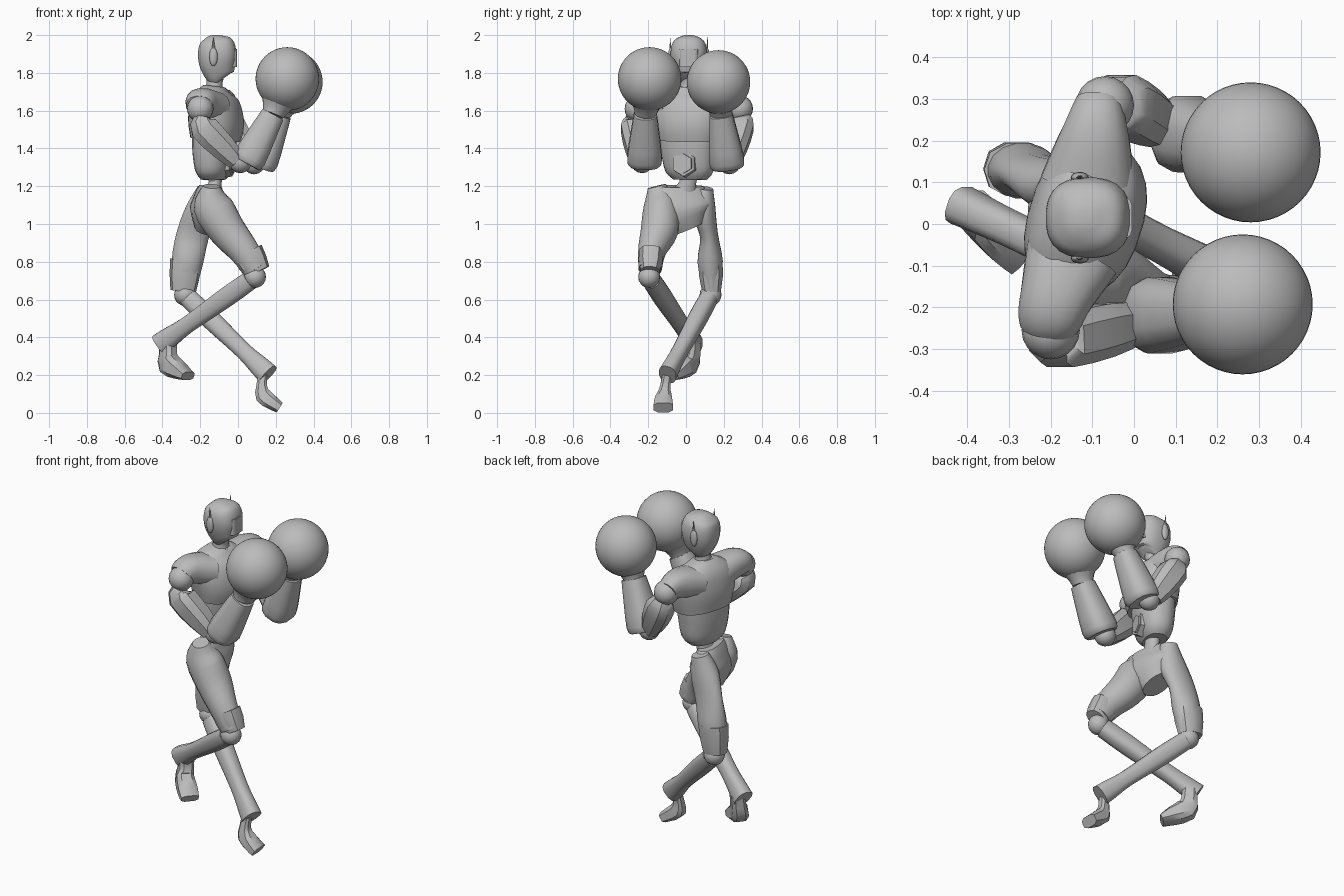
import bpy, bmesh, math
from mathutils import Vector, Matrix

cube = bpy.data.objects.get("Cube")
if cube:
    bpy.data.objects.remove(cube, do_unlink=True)

grey = bpy.data.materials.new("plain_grey")
grey.use_nodes = True
colour = (0.5, 0.5, 0.5, 1)
grey.diffuse_color = colour
grey.node_tree.nodes["Principled BSDF"].inputs["Base Color"].default_value = colour


def finish(name, bm, angle=40):
    """Turn a bmesh into a shaded object."""
    bmesh.ops.recalc_face_normals(bm, faces=bm.faces)
    mesh = bpy.data.meshes.new(name)
    bm.to_mesh(mesh)
    bm.free()
    mesh.materials.append(grey)
    obj = bpy.data.objects.new(name, mesh)
    bpy.context.collection.objects.link(obj)
    bpy.ops.object.select_all(action="DESELECT")
    obj.select_set(True)
    bpy.context.view_layer.objects.active = obj
    bpy.ops.object.shade_smooth_by_angle(angle=math.radians(angle))
    return obj


def smooth_rings(rings, steps):
    """Catmull-Rom interpolation between the given sections."""
    pts = [Vector(r) for r in rings]
    ext = [pts[0]] + pts + [pts[-1]]
    out = []
    for a, b, c, d in zip(ext, ext[1:], ext[2:], ext[3:]):
        for k in range(steps):
            t = k / steps
            out.append(b + ((c - a) * t + (a * 2 - b * 5 + c * 4 - d) * t ** 2
                            + (b * 3 - a - c * 3 + d) * t ** 3) / 2)
    return out + [pts[-1]]


def loft(name, rings, side=(0, 1, 0), sides=16, power=1.0, steps=3):
    """Sections are x, y, z, radius along the side axis, radius across it."""
    rings = smooth_rings(rings, steps)
    centres = [Vector(r[:3]) for r in rings]
    bm = bmesh.new()
    loops = []
    for i, ring in enumerate(rings):
        tangent = centres[min(i + 1, len(rings) - 1)] - centres[max(i - 1, 0)]
        tangent.normalize()
        u = Vector(side)
        u = (u - tangent * u.dot(tangent)).normalized()
        v = tangent.cross(u)
        loop = []
        for k in range(sides):
            a = math.tau * (k + 0.5) / sides
            c, s = math.cos(a), math.sin(a)
            c = math.copysign(abs(c) ** power, c)
            s = math.copysign(abs(s) ** power, s)
            loop.append(bm.verts.new(centres[i] + u * c * ring[3] + v * s * ring[4]))
        loops.append(loop)
    for low, high in zip(loops, loops[1:]):
        for k in range(sides):
            j = (k + 1) % sides
            bm.faces.new((low[k], low[j], high[j], high[k]))
    bm.faces.new(loops[0])
    bm.faces.new(loops[-1])
    return finish(name, bm)


def ball(name, centre, size, segments=32):
    bm = bmesh.new()
    size = size if isinstance(size, tuple) else (size,) * 3
    bmesh.ops.create_uvsphere(bm, u_segments=segments, v_segments=segments // 2, radius=1,
                              matrix=Matrix.Translation(centre) @ Matrix.Diagonal((*size, 1)))
    return finish(name, bm)


# Torso, turned so that its right shoulder is drawn back
shoulder_axis = (0.3, 0.95, 0)
loft("chest", [(-.12, .015, 1.445, .168, .125), (-.115, .015, 1.52, .185, .137),
               (-.122, .015, 1.6, .195, .13), (-.13, .015, 1.67, .17, .105),
               (-.125, .015, 1.73, .06, .055)], shoulder_axis, 24, 0.85)
loft("abdomen", [(-.13, .02, 1.235, .09, .06), (-.13, .02, 1.28, .13, .088),
                 (-.128, .015, 1.38, .148, .105), (-.125, .015, 1.46, .155, .11)],
     shoulder_axis, 20, 0.85)
loft("waist", [(-.13, .01, 1.28, .07, .05), (-.12, .01, 1.22, .045, .035),
               (-.14, -.01, 1.15, .08, .05)], sides=12)
loft("neck", [(-.125, .015, 1.69, .06, .06), (-.125, .015, 1.74, .045, .043),
              (-.115, .015, 1.81, .05, .05)])

# Hexagonal buckle on the abdomen
bm = bmesh.new()
facing = Vector((0.95, -0.3, 0))
place = Matrix.Translation((-.047, -.008, 1.32)) @ facing.to_track_quat("Z", "Y").to_matrix().to_4x4()
for radius, depth in ((.075, .035), (.058, .05)):
    bmesh.ops.create_cone(bm, cap_ends=True, segments=6, radius1=radius,
                          radius2=radius * .9, depth=depth, matrix=place)
finish("belly_buckle", bm, 20)

# Head, visor and ear pieces
loft("head", [(-.085, .015, 1.765, .045, .055), (-.095, .015, 1.785, .065, .076),
              (-.108, .015, 1.85, .09, .098), (-.11, .015, 1.91, .097, .102),
              (-.11, .015, 1.96, .086, .09), (-.112, .015, 1.988, .055, .06),
              (-.112, .015, 2, .02, .02)], sides=24, power=0.8)
bm = bmesh.new()
bmesh.ops.create_cube(bm, size=1, matrix=Matrix.Translation((-.03, .015, 1.88))
                      @ Matrix.Diagonal((.05, .1, .095, 1)))
bmesh.ops.bevel(bm, geom=[e for e in bm.edges if abs(e.verts[0].co.z - e.verts[1].co.z) > .05],
                offset=.02, segments=3, affect="EDGES", profile=0.5)
finish("visor", bm)
for name, sign in (("left", 1), ("right", -1)):
    y = .015 + sign * .096
    ball(name + "_ear", (-.13, y, 1.885), (.022, .014, .05), 16)
    loft(name + "_antenna", [(-.13, y, 1.92, .006, .01), (-.13, y + sign * .004, 1.99, .001, .001)],
         sides=6, steps=1)

# Sleeves run out from the chest and droop over the shoulder balls
loft("left_sleeve", [(-.11, .1, 1.62, .085, .115), (-.095, .2, 1.64, .08, .088),
                     (-.088, .26, 1.637, .072, .068), (-.085, .295, 1.625, .055, .055)],
     (0, 0, 1), 16, 0.85)
loft("right_sleeve", [(-.15, -.08, 1.62, .085, .115), (-.185, -.17, 1.64, .08, .09),
                      (-.2, -.22, 1.637, .073, .08), (-.205, -.25, 1.625, .058, .068)],
     (0, 0, 1), 16, 0.85)

# Arms: shoulder, upper arm, elbow, forearm and a round glove
arms = {
    "left": [(-.07, .285, 1.61), (-.035, .293, 1.52), (.065, .235, 1.335), (.115, .22, 1.305),
             (.22, .185, 1.58), (.28, .172, 1.752)],
    "right": [(-.2, -.255, 1.61), (-.18, -.278, 1.51), (-.01, -.24, 1.335), (.045, -.22, 1.32),
              (.185, -.215, 1.58), (.261, -.193, 1.768)],
}
for name, joints in arms.items():
    shoulder, upper, elbow, fore, wrist, fist = map(Vector, joints)
    ball(name + "_shoulder", shoulder, .07, 20)
    loft(name + "_upper_arm", [(*shoulder.lerp(upper, .6), .055, .05), (*upper, .07, .08),
                               (*upper.lerp(elbow, .6), .068, .072), (*elbow, .055, .052)],
         sides=8, power=0.75, steps=2)
    ball(name + "_elbow", elbow.lerp(fore, .4), .06, 16)
    loft(name + "_forearm", [(*fore, .085, .075), (*fore.lerp(wrist, .12), .094, .09),
                             (*fore.lerp(wrist, .6), .078, .077), (*wrist, .062, .064)],
         sides=12, power=0.75, steps=2)
    loft(name + "_glove_cuff", [(*wrist, .058, .058), (*wrist.lerp(fist, .2), .07, .075),
                                (*wrist.lerp(fist, .6), .12, .12)])
    ball(name + "_glove", fist, .168, 48)

# Trousers: pelvis and two tapering legs
loft("pelvis", [(-.145, -.03, 1.2, .12, .055), (-.15, -.03, 1.15, .165, .075),
                (-.15, -.025, 1.07, .175, .1), (-.16, .01, .975, .09, .07)], (-.2, 1, 0), 20, 0.9)
loft("right_thigh", [(-.14, -.155, 1.2, .05, .045), (-.135, -.135, 1.1, .09, .105),
                     (-.06, -.14, .97, .1, .1), (.03, -.18, .86, .075, .082),
                     (.095, -.19, .76, .062, .07)])
loft("left_thigh", [(-.165, .1, 1.19, .045, .05), (-.19, .092, 1.08, .065, .085),
                    (-.24, .122, .94, .048, .088), (-.268, .128, .8, .068, .085),
                    (-.285, .135, .66, .047, .065)])

# Legs: knee cuff, knee ball, shin and foot
legs = {
    "right": [(.05, -.185, .85), (.105, -.19, .745), (.09, -.195, .72), (-.415, .045, .362)],
    "left": [(-.275, .13, .81), (-.29, .135, .645), (-.28, .13, .625), (.16, -.098, .203)],
}
for name, joints in legs.items():
    top, hem, knee, ankle = map(Vector, joints)
    loft(name + "_knee_cuff", [(*top, .066, .085), (*top.lerp(hem, .5), .066, .08),
                               (*hem, .052, .068)], sides=10, power=0.85, steps=1)
    ball(name + "_knee", knee, .058, 20)
    loft(name + "_shin", [(*knee.lerp(ankle, .05), .048, .052), (*knee.lerp(ankle, .3), .05, .054),
                          (*knee.lerp(ankle, .7), .043, .046), (*knee.lerp(ankle, .9), .045, .056),
                          (*ankle, .048, .06)], sides=12, power=0.75)

loft("right_foot", [(-.37, .035, .37, .042, .045), (-.37, .03, .31, .042, .047),
                    (-.365, .01, .26, .05, .062), (-.305, -.045, .22, .056, .044),
                    (-.265, -.08, .195, .052, .024)], (.65, .75, 0), 8, 0.65, 2)
loft("left_foot", [(.13, -.1, .2, .026, .026), (.125, -.11, .14, .029, .03),
                   (.135, -.115, .09, .04, .046), (.18, -.12, .055, .05, .04),
                   (.22, -.12, .028, .054, .032)], (0, 1, 0), 8, 0.65, 2)
